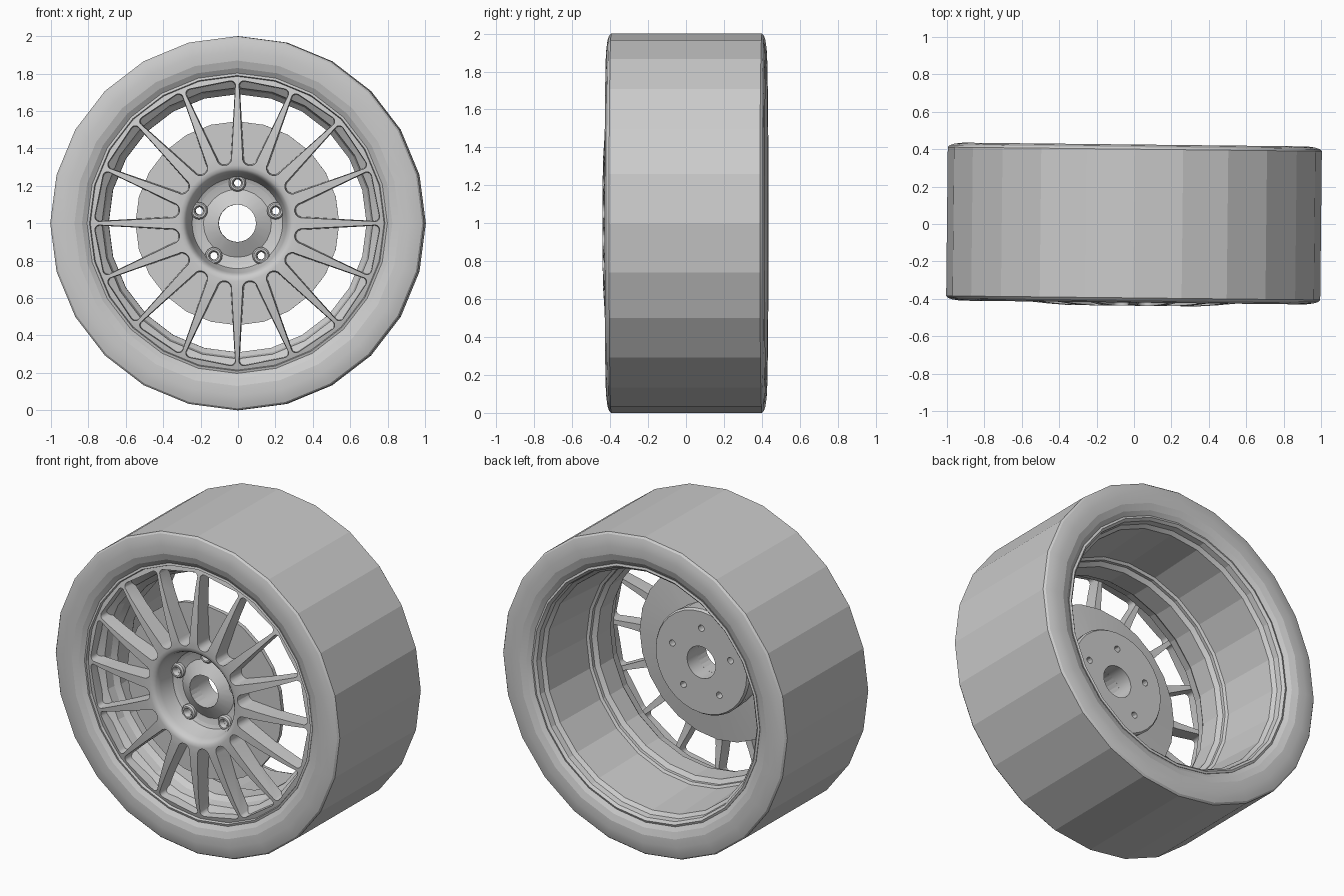
import bpy, bmesh, math
from math import sin, cos, tan, pi, radians

cube = bpy.data.objects.get("Cube")
if cube:
    bpy.data.objects.remove(cube, do_unlink=True)

grey = bpy.data.materials.new("plain grey")
grey.use_nodes = True
grey.diffuse_color = (0.6, 0.6, 0.6, 1)
grey.node_tree.nodes["Principled BSDF"].inputs["Base Color"].default_value = (0.6, 0.6, 0.6, 1)

AXLE = 1.0
SPOKES = 16
BOLTS = 5
BOLT_R = 0.215


def finish(name, bm):
    bmesh.ops.recalc_face_normals(bm, faces=bm.faces)
    mesh = bpy.data.meshes.new(name)
    bm.to_mesh(mesh)
    bm.free()
    obj = bpy.data.objects.new(name, mesh)
    bpy.context.collection.objects.link(obj)
    mesh.materials.append(grey)
    return obj


def add_lathe(bm, profile, segs, cx=0, cz=AXLE):
    """Spin a closed (radius, y) profile round an axis along y."""
    rings = []
    for i in range(segs):
        a = 2 * pi * i / segs
        rings.append([bm.verts.new((cx + r * sin(a), y, cz + r * cos(a))) for r, y in profile])
    n = len(profile)
    for i in range(segs):
        p, q = rings[i], rings[(i + 1) % segs]
        for j in range(n):
            k = (j + 1) % n
            bm.faces.new((p[j], p[k], q[k], q[j]))


def lathe(name, profile, segs):
    bm = bmesh.new()
    add_lathe(bm, profile, segs)
    return finish(name, bm)


def add_prism(bm, front, back):
    """Closed prism between two matching loops."""
    f = [bm.verts.new(p) for p in front]
    b = [bm.verts.new(p) for p in back]
    bm.faces.new(f)
    bm.faces.new(b)
    for i in range(len(f)):
        j = (i + 1) % len(f)
        bm.faces.new((f[i], f[j], b[j], b[i]))


def select(obj):
    bpy.ops.object.select_all(action='DESELECT')
    obj.select_set(True)
    bpy.context.view_layer.objects.active = obj


def cut(obj, cutter):
    select(obj)
    mod = obj.modifiers.new("cut", 'BOOLEAN')
    mod.operation = 'DIFFERENCE'
    mod.solver = 'EXACT'
    mod.object = cutter
    bpy.ops.object.modifier_apply(modifier=mod.name)


def smooth(obj, degrees):
    select(obj)
    bpy.ops.object.shade_smooth_by_angle(angle=radians(degrees))


def window_loop(angle, y, grow):
    """Opening between two spokes: round root, wide outer end with soft corners."""
    half = []
    root_r, root_c = 0.036 + grow, 0.355
    for i in range(5):
        a = pi / 2 * i / 4
        half.append((root_r * sin(a), root_c - root_r * cos(a)))
    corner, tip, width = 0.025, 0.752 + grow, 0.133 + grow
    for i in range(5):
        a = pi / 2 * i / 4
        half.append((width - corner + corner * cos(a), tip - corner + corner * sin(a)))
    loop = half + [(-u, r) for u, r in reversed(half[1:])]
    return [(u * cos(angle) + r * sin(angle), y, AXLE + r * cos(angle) - u * sin(angle))
            for u, r in loop]


def bolt_centres():
    for i in range(BOLTS):
        a = 2 * pi * i / BOLTS
        yield BOLT_R * sin(a), AXLE + BOLT_R * cos(a)


# Tyre with flat tread facets and bulging sidewalls
side = [(0.8, 0.385), (0.83, 0.405), (0.87, 0.418), (0.92, 0.42), (0.965, 0.414), (0.99, 0.406)]
tyre = lathe("tyre", [(r, -y) for r, y in side] + [(1, -0.395), (1, 0.4)]
             + [(r, y + 0.005) for r, y in reversed(side)], 24)

# Rim barrel with lips, drop step and narrow front throat
barrel = lathe("rim_barrel", [
    (0.803, -0.3), (0.803, -0.388), (0.79, -0.392), (0.785, -0.375), (0.765, -0.33),
    (0.725, -0.3), (0.715, -0.25), (0.69, -0.22), (0.69, -0.09), (0.715, -0.07),
    (0.715, -0.05), (0.73, -0.04), (0.75, 0.33), (0.77, 0.35), (0.775, 0.385),
    (0.79, 0.4), (0.803, 0.395), (0.803, 0.3)], 24)

# Spoked face: one dished disc, windows cut to leave the spokes
face = lathe("spoked_face", [
    (0.1, -0.29), (0.225, -0.29), (0.242, -0.3), (0.252, -0.33), (0.265, -0.39),
    (0.275, -0.42), (0.29, -0.434), (0.31, -0.437), (0.36, -0.436), (0.45, -0.43),
    (0.55, -0.42), (0.67, -0.402), (0.76, -0.382), (0.785, -0.375), (0.785, -0.3),
    (0.74, -0.3), (0.6, -0.32), (0.4, -0.33), (0.25, -0.27), (0.1, -0.27)], 64)
bm = bmesh.new()
for i in range(SPOKES):
    a = 2 * pi * (i + 0.5) / SPOKES
    add_prism(bm, window_loop(a, -0.46, 0.006), window_loop(a, -0.22, -0.006))
windows = finish("window_cutter", bm)
cut(face, windows)

# Brake disc and the hub behind it
disc = lathe("brake_disc", [(0.1, -0.335), (0.2, -0.28), (0.32, -0.33), (0.545, -0.33),
                            (0.545, -0.305), (0.1, -0.25)], 24)
hub = lathe("hub", [(0.1, -0.28), (0.24, -0.28), (0.32, -0.32), (0.33, -0.165),
                    (0.32, -0.15), (0.1, -0.15)], 32)

# Bolt holes through face, disc and hub
bm = bmesh.new()
for x, z in bolt_centres():
    ring = [(x + 0.02 * sin(i * pi / 6), z + 0.02 * cos(i * pi / 6)) for i in range(12)]
    add_prism(bm, [(u, -0.5, w) for u, w in ring], [(u, 0, w) for u, w in ring])
drill = finish("bolt_cutter", bm)
for part in (face, disc, hub):
    cut(part, drill)

# Lug nuts as chamfered collars
bm = bmesh.new()
for x, z in bolt_centres():
    add_lathe(bm, [(0.02, -0.28), (0.02, -0.305), (0.028, -0.32), (0.038, -0.32),
                   (0.046, -0.31), (0.046, -0.28)], 16, x, z)
nuts = finish("lug_nuts", bm)

for cutter in (windows, drill):
    bpy.data.objects.remove(cutter, do_unlink=True)

# Shading, and the slight turn of the whole wheel
for part, degrees in ((tyre, 12), (barrel, 12), (face, 35), (disc, 12), (hub, 30), (nuts, 30)):
    smooth(part, degrees)
    part.rotation_euler.z = -0.011
